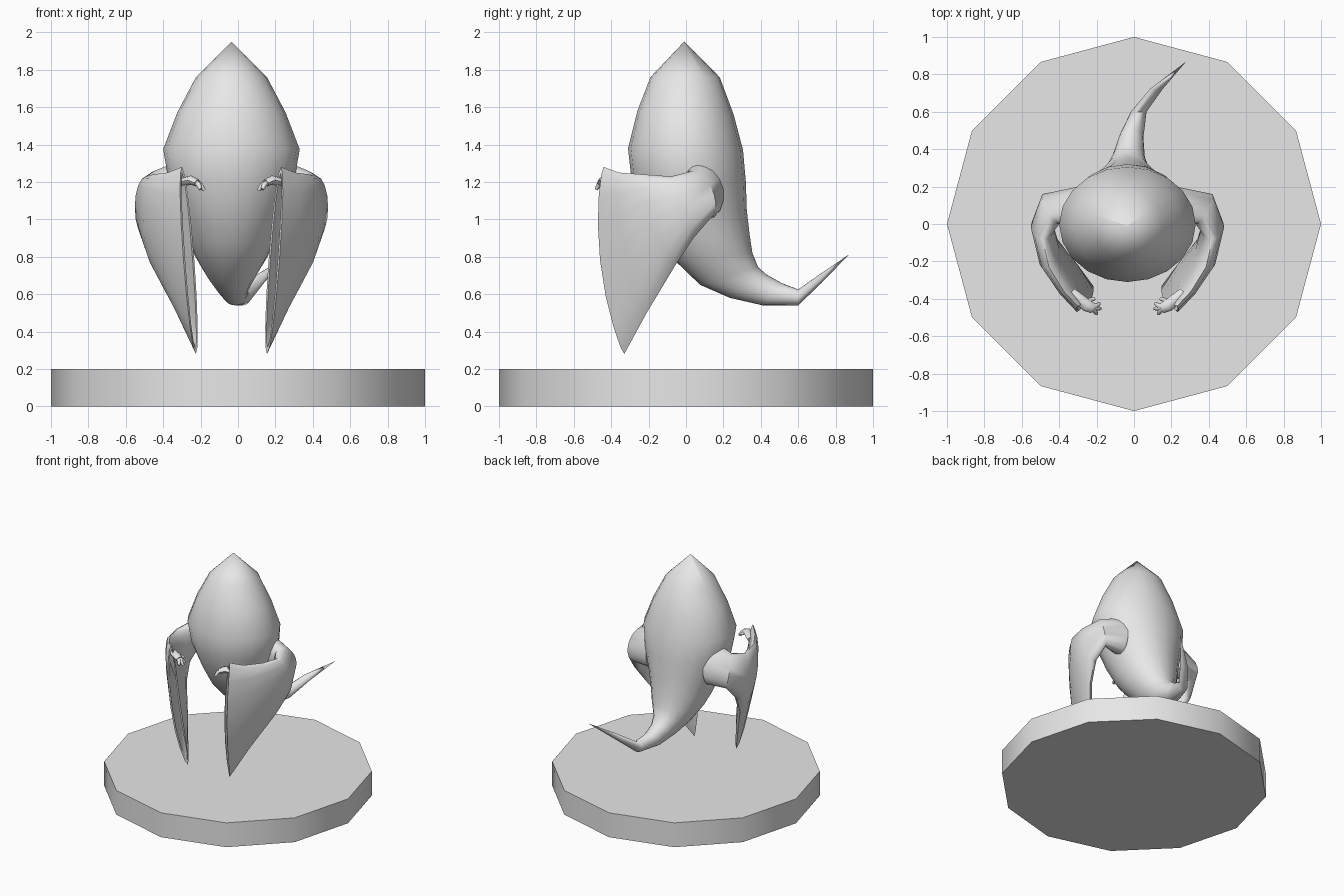
import bpy, bmesh, math
from mathutils import Vector

if "Cube" in bpy.data.objects:
    bpy.data.objects.remove(bpy.data.objects["Cube"], do_unlink=True)

CENTRE_X = -0.035

clay = bpy.data.materials.new("light grey")
clay.use_nodes = True
clay.diffuse_color = (0.8, 0.8, 0.8, 1)
clay.node_tree.nodes["Principled BSDF"].inputs["Base Color"].default_value = clay.diffuse_color


def finish(bm, name, x=0.0, angle=50, mirror=False):
    """Turn a bmesh into a shaded object, optionally mirrored in x."""
    bmesh.ops.remove_doubles(bm, verts=bm.verts, dist=0.0005)
    bmesh.ops.recalc_face_normals(bm, faces=bm.faces)
    mesh = bpy.data.meshes.new(name)
    bm.to_mesh(mesh)
    bm.free()
    mesh.materials.append(clay)
    obj = bpy.data.objects.new(name, mesh)
    bpy.context.collection.objects.link(obj)
    obj.location.x = x
    if mirror:
        obj.modifiers.new("Mirror", "MIRROR")
    bpy.ops.object.select_all(action="DESELECT")
    obj.select_set(True)
    bpy.context.view_layer.objects.active = obj
    bpy.ops.object.shade_smooth_by_angle(angle=math.radians(angle))
    return obj


def ring(a, b, side, bow=Vector(), sides=16):
    """Oval from a to b, with half width vector side and a bowed middle."""
    mid, half = (a + b) / 2, (a - b) / 2
    points = []
    for i in range(sides):
        t = math.tau * i / sides
        points.append(mid + half * math.cos(t) + side * math.sin(t) + bow * math.sin(t) ** 2)
    return points


def loft(bm, rings):
    """Skin neighbouring rings and cap both ends."""
    loops = [[bm.verts.new(p) for p in r] for r in rings]
    for r, s in zip(loops, loops[1:]):
        for i in range(len(r)):
            j = (i + 1) % len(r)
            bm.faces.new((r[i], r[j], s[j], s[i]))
    bm.faces.new(loops[0])
    bm.faces.new(loops[-1])


# Twelve-sided base with corners on the axes
bm = bmesh.new()
loft(bm, [[Vector((math.sin(math.tau * i / 12), math.cos(math.tau * i / 12), z))
           for i in range(12)] for z in (0, 0.2)])
finish(bm, "base", angle=32)

# Hooded body running into the tail: front y, z; back y, z; half width; x shift
body = [
    (-.01, 1.95, -.009, 1.95, .0001, 0),
    (-.19, 1.76, .18, 1.76, .19, 0),
    (-.26, 1.58, .255, 1.56, .29, 0),
    (-.31, 1.38, .305, 1.37, .365, 0),
    (-.29, 1.2, .32, 1.2, .335, 0),
    (-.22, 1.02, .325, 1.05, .28, 0),
    (-.14, .87, .34, .92, .23, 0),
    (-.065, .785, .355, .82, .195, 0),
    (.075, .65, .385, .745, .13, 0),
    (.235, .58, .43, .705, .09, .005),
    (.41, .54, .51, .66, .065, .02),
    (.6, .54, .6, .625, .042, .06),
    (.725, .66, .72, .71, .034, .155),
    (.87, .81, .869, .81, .0001, .315),
]
bm = bmesh.new()
loft(bm, [ring(Vector((x, yf, zf)), Vector((x, yb, zb)), Vector((w, 0, 0)), sides=20)
          for yf, zf, yb, zb, w, x in body])
finish(bm, "body_and_tail", CENTRE_X)

# Hanging sleeve: top point, bottom point, thickness direction in degrees, half thickness
sleeve = [
    ((.26, .07, 1.32), (.26, .11, 1.0), 90, .11),
    ((.41, .04, 1.26), (.41, .12, 1.01), 55, .085),
    ((.455, -.08, 1.23), (.455, .04, .9), 5, .062),
    ((.42, -.23, 1.24), (.415, -.06, .75), -25, .06),
    ((.34, -.36, 1.25), (.29, -.21, .5), -40, .055),
    ((.265, -.44, 1.28), (.19, -.33, .28), -40, .038),
]
rings, linings = [], []
for n, (top, bottom, heading, thick) in enumerate(sleeve):
    a, b = Vector(top), Vector(bottom)
    h = math.radians(heading)
    side = Vector((math.cos(h), math.sin(h), 0)) * thick
    bow = Vector((0, -.05, 0)) if n > 4 else Vector((0, -.02, 0)) if n > 2 else Vector()
    rings.append(ring(a, b, side, bow))
    linings.append(ring(a.lerp(b, .03), b.lerp(a, .03), side * .68, bow))
bm = bmesh.new()
loft(bm, rings + linings[:2:-1])
finish(bm, "sleeves", CENTRE_X, mirror=True)


def tube(bm, points, radii, flat=1.0):
    """Round limb along a path, flattened vertically by the given factor."""
    rings = []
    for i, p in enumerate(points):
        along = (points[min(i + 1, len(points) - 1)] - points[max(i - 1, 0)]).normalized()
        across = along.cross(Vector((0, 0, 1))).normalized()
        up = across.cross(along) * radii[i] * flat
        rings.append(ring(p + up, p - up, across * radii[i], sides=8))
    loft(bm, rings)


# Hands: wrist and palm, three fingers and a thumb
bm = bmesh.new()
wrist, palm = Vector((.3, -.37, 1.19)), Vector((.215, -.437, 1.21))
knuckles = Vector((.185, -.45, 1.195))
tube(bm, [wrist, palm, knuckles], [.03, .033, .028], .75)
for tip in ((.15, -.425, 1.165), (.145, -.452, 1.155), (.165, -.48, 1.16)):
    end = Vector(tip)
    tube(bm, [palm.lerp(knuckles, .6), knuckles.lerp(end, .5) + Vector((0, 0, .008)), end],
         [.014, .014, .009])
tube(bm, [palm, Vector((.2, -.405, 1.2)), Vector((.175, -.4, 1.19))], [.014, .013, .008])
finish(bm, "hands", CENTRE_X, mirror=True)
